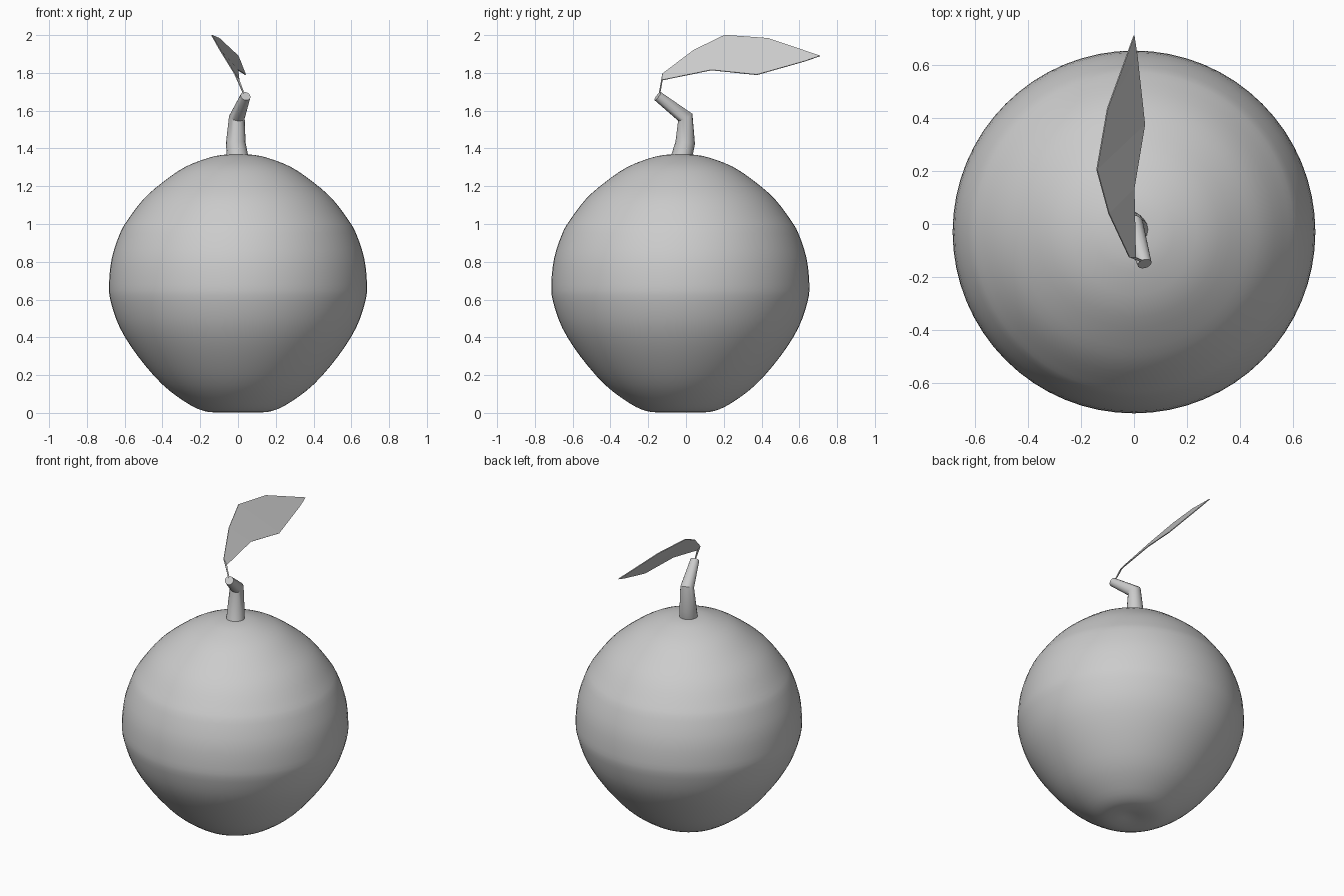
import bpy, math
from mathutils import Vector

if "Cube" in bpy.data.objects:
    bpy.data.objects.remove(bpy.data.objects["Cube"])


def make(name, verts, faces, smooth=None):
    mesh = bpy.data.meshes.new(name)
    mesh.from_pydata([tuple(v) for v in verts], [], faces)
    ob = bpy.data.objects.new(name, mesh)
    bpy.context.collection.objects.link(ob)
    if smooth is not None:
        bpy.ops.object.select_all(action='DESELECT')
        bpy.context.view_layer.objects.active = ob
        ob.select_set(True)
        bpy.ops.object.shade_smooth_by_angle(angle=math.radians(smooth))
    return ob


def bridge(rings, n):
    """Quads between consecutive rings of n vertices."""
    return [(r * n + i, r * n + (i + 1) % n, (r + 1) * n + (i + 1) % n, (r + 1) * n + i)
            for r in range(rings - 1) for i in range(n)]


def spline(pts, steps):
    """Catmull-Rom curve through 2D points."""
    p = [Vector(q) for q in pts]
    p = [2 * p[0] - p[1]] + p + [2 * p[-1] - p[-2]]
    out = []
    for a, b, c, d in zip(p, p[1:], p[2:], p[3:]):
        for k in range(steps):
            t = k / steps
            out.append(0.5 * (2 * b + (c - a) * t + (2 * a - 5 * b + 4 * c - d) * t * t
                              + (3 * b - a - 3 * c + d) * t ** 3))
    return out + [p[-2]]


# Fruit body: turned profile, slightly flattened at the bottom
profile = [(0.02, 0.012), (0.1, 0.003), (0.18, 0.01), (0.27, 0.052), (0.4, 0.15),
           (0.53, 0.3), (0.625, 0.45), (0.674, 0.59), (0.683, 0.68), (0.668, 0.82),
           (0.625, 0.95), (0.585, 1.02), (0.5, 1.132), (0.4, 1.22), (0.28, 1.302),
           (0.15, 1.352), (0.07, 1.367), (0.02, 1.368)]
N = 64
curve = spline(profile, 3)
verts = [(r * math.cos(i * math.tau / N), -0.03 + r * math.sin(i * math.tau / N), max(z, 0))
         for r, z in curve for i in range(N)]
last = (len(curve) - 1) * N
faces = bridge(len(curve), N) + [tuple(reversed(range(N))), tuple(range(last, last + N))]
make("fruit", verts, faces, 60)

# Stem: bent tapering tube with mitred rings
path = [Vector(p) for p in ((0, -0.028, 1.34), (-0.012, -0.004, 1.43),
                            (-0.006, -0.004, 1.565), (0.04, -0.15, 1.677))]
radii = (0.058, 0.052, 0.042, 0.027)
S = 16
dirs = [(b - a).normalized() for a, b in zip(path, path[1:])]
normals = [Vector((0, 0, 1)), dirs[0] + dirs[1], dirs[1] + dirs[2], dirs[2]]
verts = []
for p, r, n in zip(path, radii, normals):
    n = n.normalized()
    v = n.cross(Vector((1, 0, 0))).normalized()
    u = v.cross(n)
    for i in range(S):
        a = -i * math.tau / S
        verts.append(p + r * (u * math.cos(a) + v * math.sin(a)))
faces = bridge(4, S) + [tuple(reversed(range(S))), tuple(range(3 * S, 4 * S))]
make("stem", verts, faces, 30)

# Leaf: thin blade as pairs of left and right edge points, starting with its stalk
left = [(0.032, -0.144, 1.68), (-0.018, -0.125, 1.795), (-0.095, 0.04, 1.92),
        (-0.14, 0.205, 2.0), (-0.1, 0.435, 1.983), (0, 0.71, 1.89)]
right = [(0.037, -0.14, 1.68), (0.006, -0.125, 1.762), (0, 0.135, 1.815),
         (0.04, 0.375, 1.79), (0.012, 0.63, 1.862)]
faces = [(i, 6 + i, 7 + i, i + 1) for i in range(4)] + [(4, 10, 5)]
leaf = make("leaf", left + right, faces)
solid = leaf.modifiers.new("thickness", 'SOLIDIFY')
solid.thickness = 0.005
solid.offset = 0
